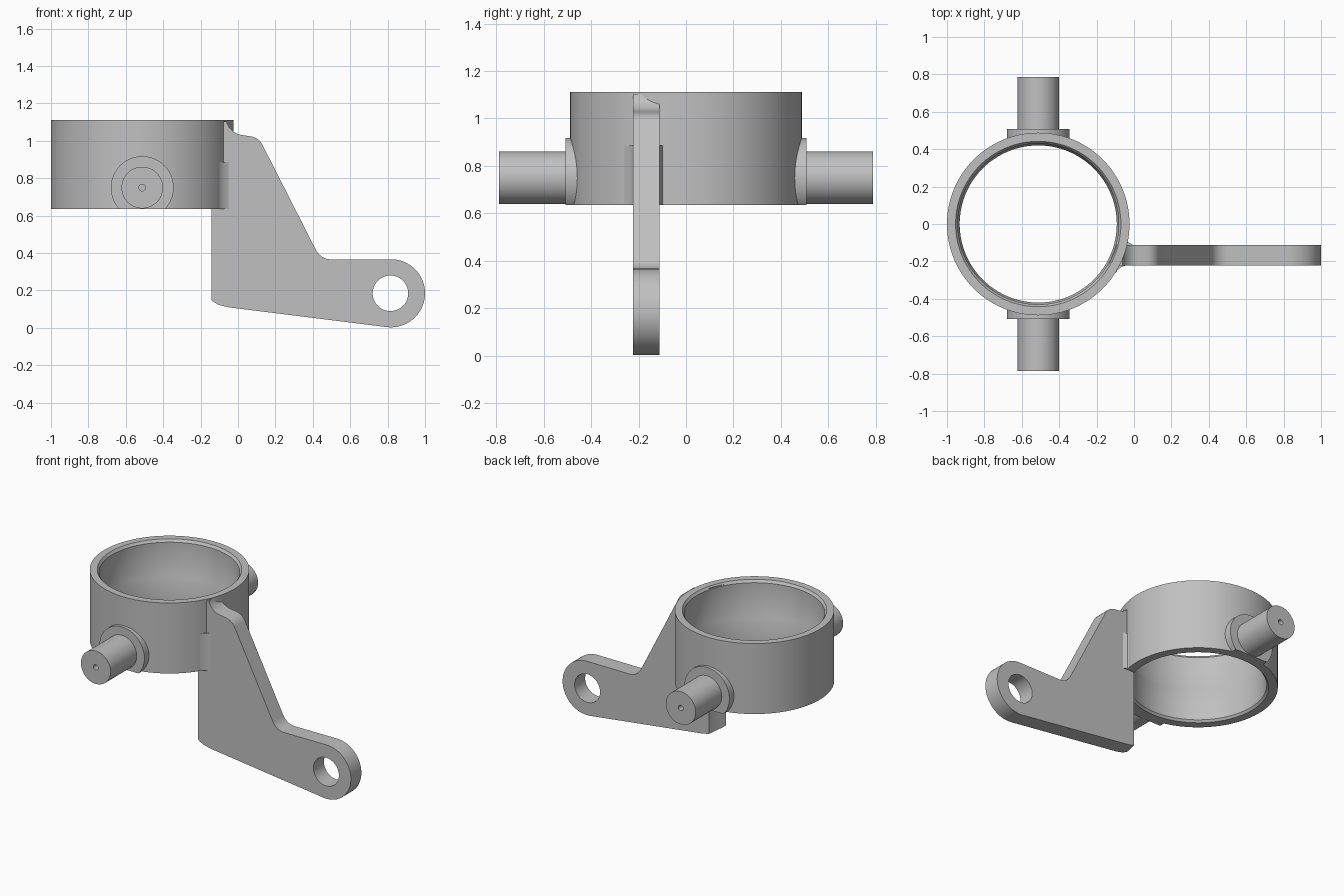
import bpy, bmesh, math
from mathutils import Matrix, Vector

cube = bpy.data.objects.get("Cube")
if cube:
    bpy.data.objects.remove(cube, do_unlink=True)

steel = bpy.data.materials.new("plain grey metal")
steel.use_nodes = True
GREY = (0.53, 0.53, 0.53, 1)
steel.diffuse_color = GREY
steel.node_tree.nodes["Principled BSDF"].inputs["Base Color"].default_value = GREY

RING_X, RING_BOTTOM, RING_TOP = -0.512, 0.636, 1.112
PIN_Z = 0.75


def finish(bm, name, smooth=True):
    bmesh.ops.recalc_face_normals(bm, faces=bm.faces)
    mesh = bpy.data.meshes.new(name)
    bm.to_mesh(mesh)
    bm.free()
    mesh.materials.append(steel)
    obj = bpy.data.objects.new(name, mesh)
    bpy.context.collection.objects.link(obj)
    if smooth:
        bpy.ops.object.select_all(action='DESELECT')
        obj.select_set(True)
        bpy.context.view_layer.objects.active = obj
        bpy.ops.object.shade_smooth_by_angle(angle=math.radians(30))
    return obj


def lathe(profile, steps=96, closed=False):
    """Turn (radius, height) points around z."""
    bm = bmesh.new()
    verts = [bm.verts.new((r, 0, z)) for r, z in profile]
    pairs = list(zip(verts, verts[1:]))
    if closed:
        pairs.append((verts[-1], verts[0]))
    edges = [bm.edges.new(p) for p in pairs]
    bmesh.ops.spin(bm, geom=verts + edges, cent=(0, 0, 0), axis=(0, 0, 1),
                   angle=math.tau, steps=steps, use_merge=True)
    bmesh.ops.remove_doubles(bm, verts=bm.verts, dist=0.0002)
    return bm


def prism(points, offset):
    """Extrude a flat outline of 3D points."""
    bm = bmesh.new()
    face = bm.faces.new([bm.verts.new(p) for p in points])
    out = bmesh.ops.extrude_face_region(bm, geom=[face])
    bmesh.ops.translate(bm, vec=Vector(offset),
                        verts=[g for g in out["geom"] if isinstance(g, bmesh.types.BMVert)])
    return bm


def arc(cx, cz, r, start, end, n):
    angles = [math.radians(start + (end - start) * i / n) for i in range(n + 1)]
    return [(cx + r * math.cos(a), cz + r * math.sin(a)) for a in angles]


def cutter(name, radius, depth, matrix):
    bm = bmesh.new()
    bmesh.ops.create_cone(bm, cap_ends=True, segments=96, radius1=radius,
                          radius2=radius, depth=depth, matrix=matrix)
    obj = finish(bm, name, smooth=False)
    obj.hide_render = True
    obj.hide_viewport = True
    obj.hide_set(True)
    return obj


# Ring with a stepped bore and chamfered rims
bm = lathe([(0.488, RING_BOTTOM), (0.488, RING_TOP), (0.442, RING_TOP), (0.43, 1.095),
            (0.43, 0.875), (0.42, 0.855), (0.42, 0.65), (0.432, RING_BOTTOM)],
           steps=128, closed=True)
bmesh.ops.translate(bm, verts=bm.verts, vec=(RING_X, 0, 0))
finish(bm, "ring")

# Pivot pins on round bosses, bosses cut flush with the ring's underside
for name, side in (("front_pin", 1), ("back_pin", -1)):
    bm = lathe([(0, 0.44), (0.168, 0.44), (0.168, 0.508), (0.111, 0.508),
                (0.111, 0.787), (0.018, 0.787), (0.018, 0.74), (0, 0.74)], steps=64)
    bm.transform(Matrix.Translation((RING_X, 0, PIN_Z))
                 @ Matrix.Rotation(side * math.pi / 2, 4, 'X'))
    cut = bmesh.ops.bisect_plane(bm, geom=bm.verts[:] + bm.edges[:] + bm.faces[:],
                                 plane_co=(0, 0, RING_BOTTOM), plane_no=(0, 0, 1),
                                 clear_inner=True)
    bmesh.ops.holes_fill(bm, edges=[e for e in bm.edges if e.is_boundary], sides=0)
    finish(bm, name)

# Lever arm: flat plate with a rounded eye
outline = [(-0.145, 0.15), (-0.13, 0.138), (-0.10, 0.122), (-0.05, 0.11)]
outline += arc(0.818, 0.185, 0.182, -97, 90, 32)
outline += arc(0.50, 0.46, 0.094, 270, 208, 10)
outline += arc(0.055, 0.94, 0.085, 26, 80, 8)
outline += arc(0.035, 1.13, 0.10, 265, 195, 10)
outline += [(-0.145, 1.10)]
arm = finish(prism([(x, -0.223, z) for x, z in outline], (0, 0.112, 0)), "lever_arm")
cutters = [
    cutter("eye_cutter", 0.095, 1,
           Matrix.Translation((0.815, 0, 0.185)) @ Matrix.Rotation(math.pi / 2, 4, 'X')),
    cutter("bore_cutter", 0.433, 4, Matrix.Translation((RING_X, 0, 0))),
]
for c in cutters:
    mod = arm.modifiers.new(c.name, 'BOOLEAN')
    mod.operation = 'DIFFERENCE'
    mod.solver = 'EXACT'
    mod.object = c

# Small weld fillets between ring and arm
fillets = {
    "back_fillet": [(-0.041, -0.07), (-0.032, -0.098), (-0.005, -0.112), (-0.06, -0.14)],
    "front_fillet": [(-0.10, -0.262), (-0.075, -0.233), (-0.045, -0.222), (-0.10, -0.20)],
}
for name, pts in fillets.items():
    finish(prism([(x, y, RING_BOTTOM) for x, y in pts], (0, 0, 0.25)), name)
